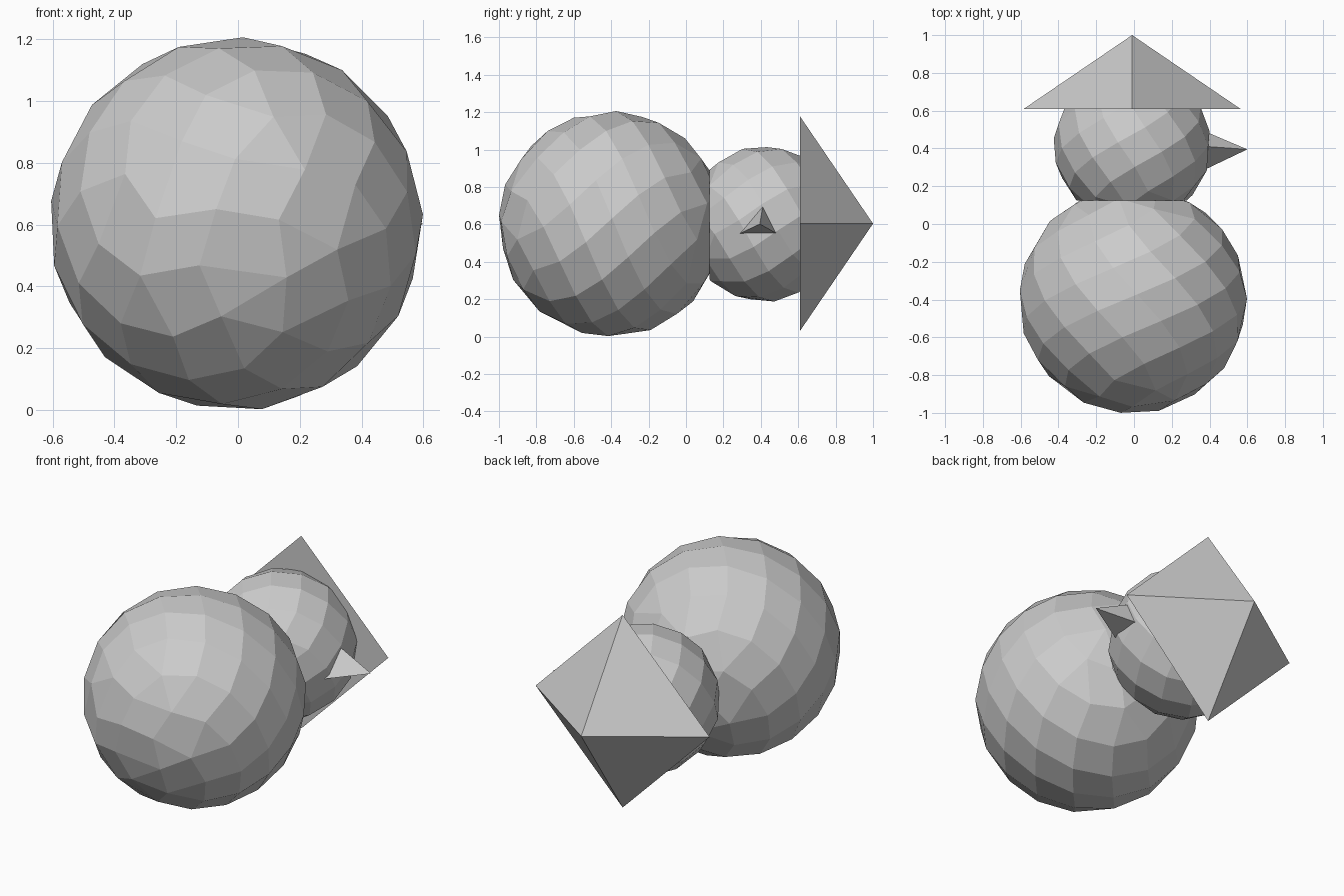
import bpy, bmesh, math
from mathutils import Vector

if "Cube" in bpy.data.objects:
    bpy.data.objects.remove(bpy.data.objects["Cube"])


def finish(bm, name):
    bmesh.ops.recalc_face_normals(bm, faces=bm.faces[:])
    mesh = bpy.data.meshes.new(name)
    bm.to_mesh(mesh)
    bm.free()
    obj = bpy.data.objects.new(name, mesh)
    bpy.context.collection.objects.link(obj)
    return obj


def faceted_ball(name, centre, radius, count, cuts):
    """Irregular low-poly ball, trimmed flat; cuts are (y, side to remove)."""
    bm = bmesh.new()
    golden = math.pi * (3 - math.sqrt(5))
    for i in range(count):
        y = 1 - 2 * (i + 0.5) / count
        r = math.sqrt(1 - y * y)
        p = Vector((r * math.cos(i * golden), y, r * math.sin(i * golden)))
        bm.verts.new(Vector(centre) + p * radius)
    bmesh.ops.convex_hull(bm, input=bm.verts[:])
    # Merge nearly flat neighbours into larger facets
    bmesh.ops.join_triangles(bm, faces=bm.faces[:], angle_face_threshold=0.3,
                             angle_shape_threshold=0.6)
    for y, side in cuts:
        bmesh.ops.bisect_plane(
            bm, geom=bm.verts[:] + bm.edges[:] + bm.faces[:],
            plane_co=(0, y, 0), plane_no=(0, side, 0), clear_outer=True)
    return finish(bm, name)


def spike(name, base, tip):
    """Closed pyramid from a base outline to a tip."""
    bm = bmesh.new()
    ring = [bm.verts.new(p) for p in base]
    top = bm.verts.new(tip)
    bm.faces.new(ring)
    for i, v in enumerate(ring):
        bm.faces.new((v, ring[(i + 1) % len(ring)], top))
    return finish(bm, name)


# Body and head meet on a flat joint; the head stops at the hat brim
faceted_ball("body", (-0.006, -0.4, 0.602), 0.605, 112, [(0.125, 1)])
faceted_ball("head", (-0.01, 0.417, 0.602), 0.418, 84, [(0.125, -1), (0.61, 1)])

# Four-sided pointed hat, corners up/down and left/right
hat_x, hat_r = -0.01, 0.573
spike("hat", [(hat_x + hat_r * math.cos(a), 0.61, 0.604 + hat_r * math.sin(a))
              for a in (0, math.pi / 2, math.pi, 3 * math.pi / 2)],
      (hat_x, 1.0, 0.604))

# Three-sided nose, its base sunk slightly into the head
tip = Vector((0.6, 0.395, 0.602))
outline = [(0.39, 0.295, 0.555), (0.39, 0.41, 0.695), (0.405, 0.478, 0.555)]
spike("nose", [tip + (Vector(p) - tip) * 1.12 for p in outline], tip)
